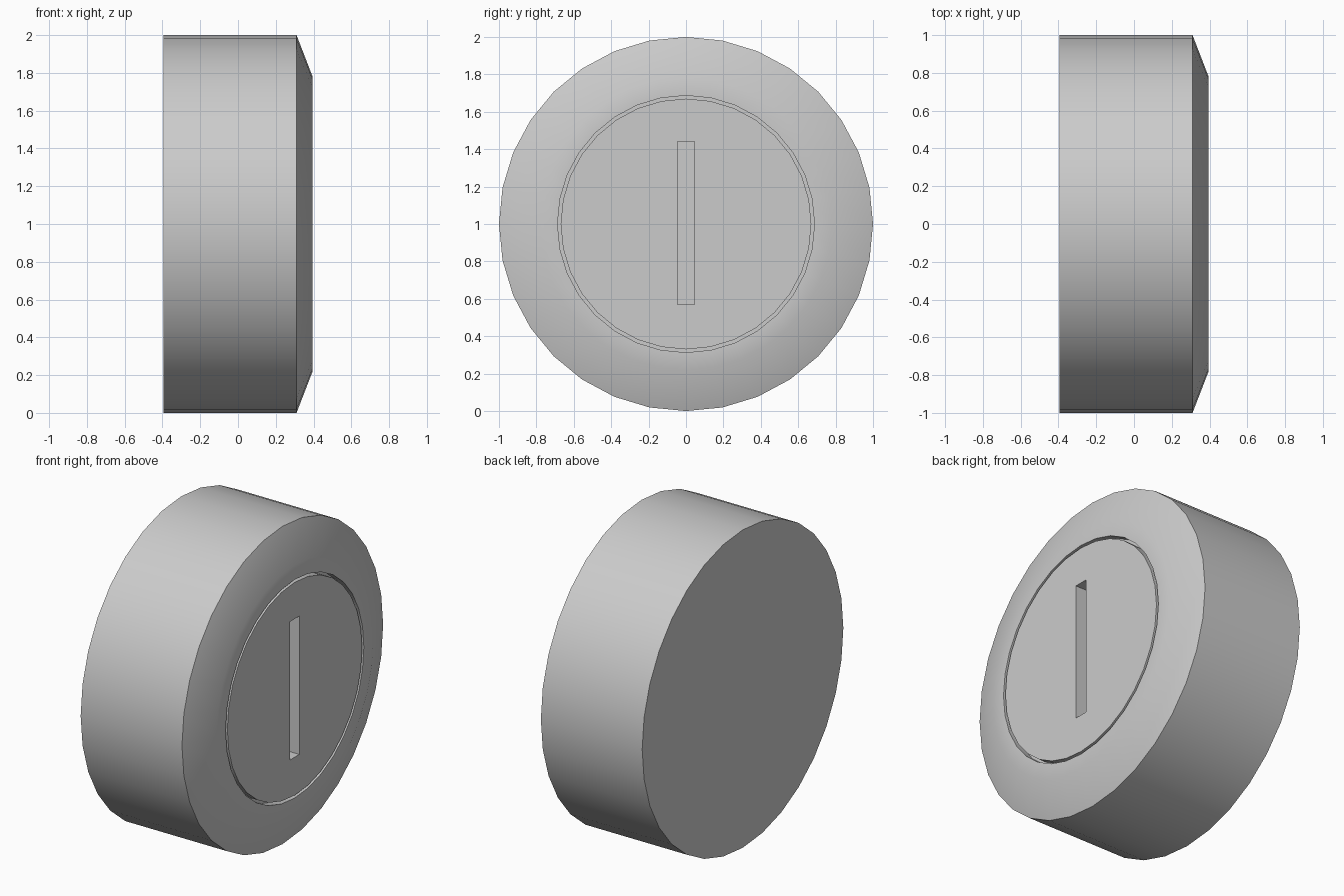
import bpy, bmesh, math

if "Cube" in bpy.data.objects:
    bpy.data.objects.remove(bpy.data.objects["Cube"])

SIDES = 32


def lathe(name, profile):
    """Revolve (x, radius) points around the X axis and cap both ends."""
    bm = bmesh.new()
    rings = []
    for x, r in profile:
        rings.append([bm.verts.new((x, r * math.cos(2 * math.pi * i / SIDES),
                                    1 + r * math.sin(2 * math.pi * i / SIDES)))
                      for i in range(SIDES)])
    for a, b in zip(rings, rings[1:]):
        for i in range(SIDES):
            j = (i + 1) % SIDES
            bm.faces.new((a[i], a[j], b[j], b[i]))
    bm.faces.new(rings[0][::-1])
    bm.faces.new(rings[-1])
    bmesh.ops.recalc_face_normals(bm, faces=bm.faces[:])
    mesh = bpy.data.meshes.new(name)
    bm.to_mesh(mesh)
    bm.free()
    obj = bpy.data.objects.new(name, mesh)
    bpy.context.collection.objects.link(obj)
    return obj


# Round body: chamfered front rim with a thin ring groove around the face
back, rim, face, groove = -0.395, 0.31, 0.395, 0.345
body = lathe("lock_body", [
    (back, 1.0), (rim, 1.0), (face, 0.78),
    (face, 0.687), (groove, 0.687), (groove, 0.67), (face, 0.67)])

# Vertical slot cut into the face
depth = 0.1
bpy.ops.mesh.primitive_cube_add(size=1, location=(face, 0, 1.005))
cutter = bpy.context.object
cutter.name = "slot_cutter"
cutter.scale = (2 * depth, 0.09, 0.87)
cutter.hide_render = True

bpy.ops.object.select_all(action='DESELECT')
body.select_set(True)
bpy.context.view_layer.objects.active = body
cut = body.modifiers.new("slot", 'BOOLEAN')
cut.operation = 'DIFFERENCE'
cut.solver = 'EXACT'
cut.object = cutter
bpy.ops.object.modifier_apply(modifier=cut.name)
bpy.data.objects.remove(cutter)

# Smooth round wall, crisp rim and cut edges
bpy.ops.object.shade_smooth_by_angle(angle=math.radians(30))
